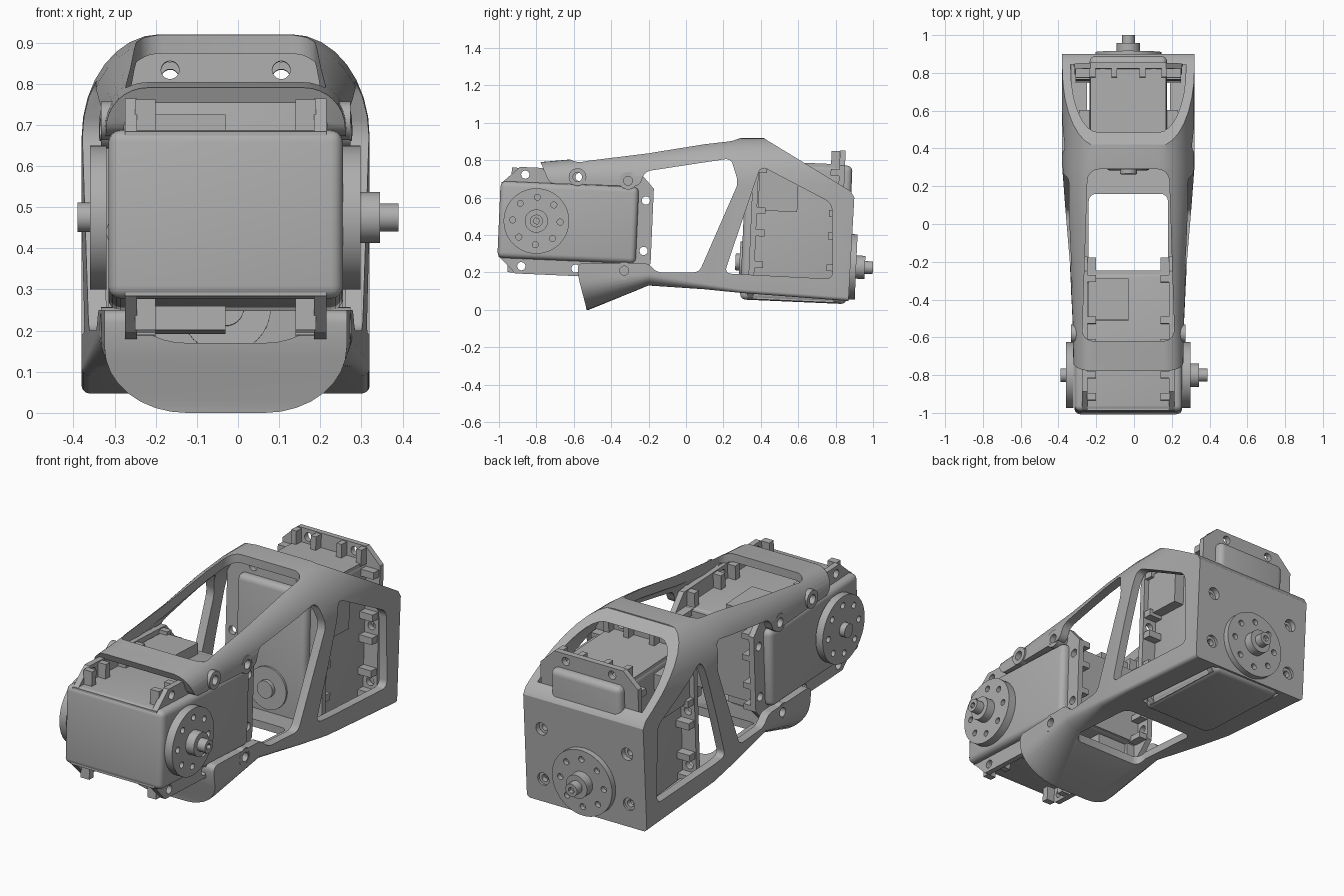
import bpy, bmesh, math
from mathutils import Matrix, Vector

if "Cube" in bpy.data.objects:
    bpy.data.objects.remove(bpy.data.objects["Cube"])

GREY = (0.42, 0.42, 0.42, 1)
grey = bpy.data.materials.new("plain grey")
grey.use_nodes = True
grey.diffuse_color = GREY
grey.node_tree.nodes["Principled BSDF"].inputs["Base Color"].default_value = GREY
CX = -0.03          # centre line of the limb
TILT = Matrix.Rotation(math.radians(-2.5), 4, "X")
parts = []


def finish(name, bm):
    bmesh.ops.recalc_face_normals(bm, faces=bm.faces)
    mesh = bpy.data.meshes.new(name)
    bm.to_mesh(mesh)
    bm.free()
    mesh.materials.append(grey)
    obj = bpy.data.objects.new(name, mesh)
    bpy.context.collection.objects.link(obj)
    parts.append(obj)
    return obj


def add_prism(bm, axis, points, start, end, corner=0, soft=0):
    """Extrude an outline along an axis; corner rounds the outline, soft rounds every edge."""
    def place(t, u, v):
        return {"x": (t, u, v), "y": (u, t, v), "z": (u, v, t)}[axis]
    rings = [[bm.verts.new(place(t, u, v)) for u, v in points] for t in (start, end)]
    n = len(points)
    faces = [bm.faces.new(rings[0]), bm.faces.new(rings[1])]
    for i in range(n):
        j = (i + 1) % n
        faces.append(bm.faces.new((rings[0][i], rings[0][j], rings[1][j], rings[1][i])))
    bmesh.ops.recalc_face_normals(bm, faces=faces)
    edges = [bm.edges.get((rings[0][i], rings[1][i])) for i in range(n)]
    if soft:
        edges = list({e for f in faces for e in f.edges})
    if corner or soft:
        bmesh.ops.bevel(bm, geom=edges, offset=corner or soft, segments=4,
                        profile=0.5, affect="EDGES", clamp_overlap=True)


def prism(name, *args, **options):
    bm = bmesh.new()
    add_prism(bm, *args, **options)
    return finish(name, bm)


def circle(u, v, r, n=32):
    return [(u + r * math.cos(math.tau * i / n), v + r * math.sin(math.tau * i / n)) for i in range(n)]


def rect(u0, u1, v0, v1):
    return [(u0, v0), (u1, v0), (u1, v1), (u0, v1)]


def cut(obj, cutter):
    mod = obj.modifiers.new("cut", "BOOLEAN")
    mod.operation, mod.solver, mod.object = "DIFFERENCE", "EXACT", cutter
    bpy.context.view_layer.update()
    result = bpy.data.meshes.new_from_object(obj.evaluated_get(bpy.context.evaluated_depsgraph_get()))
    obj.modifiers.clear()
    obj.data = result
    parts.remove(cutter)
    bpy.data.objects.remove(cutter)


def bores(axis, centres, r, start, end):
    bm = bmesh.new()
    for u, v in centres:
        add_prism(bm, axis, circle(u, v, r, 20), start, end)
    return finish("bores", bm)


# ---- frame: a lofted tube with rounded top and scooped chin ----
# y, bottom, cavity floor, top, half width, top corner (x, z), bottom corner (x, z)
SECTIONS = [
    (-.78, 0, .17, .79, .29, .1, .1, .2, .16),
    (-.55, 0, .17, .81, .295, .11, .12, .2, .16),
    (-.52, 0, .07, .815, .295, .11, .12, .2, .16),
    (-.2, .13, .17, .85, .31, .13, .16, .1, .06),
    (.1, .11, .15, .895, .335, .16, .2, .03, .03),
    (.3, .09, .13, .92, .35, .19, .25, .02, .02),
    (.9, .045, .08, .92, .35, .19, .25, .02, .02),
]


def loft(name, wall, first, last):
    bm = bmesh.new()
    rings = []
    for k, (y, low, floor, top, half, rx, rz, bx, bz) in enumerate(SECTIONS):
        y = first if k == 0 else last if k == len(SECTIONS) - 1 else y
        low, top, half = (floor if wall else low), top - wall, half - wall
        corners = [(1, 1, rx, rz), (-1, 1, rx, rz), (-1, -1, bx, bz), (1, -1, bx, bz)]
        ring = []
        for q, (sx, sz, a, b) in enumerate(corners):
            a, b = max(a - wall, .01), max(b - wall, .01)
            for s in range(9):
                ang = math.pi / 2 * (q + s / 8)
                x = sx * (half - a) + a * math.cos(ang)
                z = (top - b if sz > 0 else low + b) + b * math.sin(ang)
                ring.append(bm.verts.new((CX + x, y, z)))
        rings.append(ring)
    for a, b in zip(rings, rings[1:]):
        for i in range(len(a)):
            j = (i + 1) % len(a)
            bm.faces.new((a[i], a[j], b[j], b[i]))
    bm.faces.new(rings[0])
    bm.faces.new(rings[-1])
    return finish(name, bm)


frame = loft("frame", 0, -.78, .9)
cut(frame, loft("cavity", .045, -.9, .845))

# sloped back and rear panel face
cut(frame, prism("slope", "x", [(.42, 1.2), (.42, .915), (.88, .635), (.9, .6), (.86, -.1), (1.2, -.1), (1.2, 1.2)], -1, 1))
# open front sides merged with the forward window
cut(frame, prism("front_opening", "x", [
    (-1.1, .9), (-.79, .82), (-.73, .675), (-.25, .66), (-.22, .74), (.24, .81), (.28, .68), (.07, .2),
    (-.16, .2), (-.2, .25), (-.58, .25), (-.575, .17), (-.53, 0), (-.53, -.1), (-1.1, -.1)],
    -1, 1, corner=.03))
# rear side window
cut(frame, prism("rear_window", "x", [(.4, .77), (.78, .57), (.785, .165), (.205, .195)], -1, 1, corner=.035))
# openings in the roof and floor
cut(frame, prism("roof_opening", "z", [(-.275, -.62), (.215, -.62), (.185, .29), (-.245, .29)], .6, 1.2, corner=.06))
cut(frame, prism("floor_opening", "z", rect(-.24, .18, -.25, .16), -.1, .24, corner=.04))
cut(frame, prism("belly_opening", "z", rect(-.25, .19, .29, .84), -.1, .2))
# screw bores through sides and rear panel
SIDE_SCREWS = [(-.31, .69), (-.33, .21), (-.58, .71)]
BACK_SCREWS = [(CX + s * .25, z) for s in (-1, 1) for z in (.17, .44)]
cut(frame, bores("x", SIDE_SCREWS, .032, -1, 1))
cut(frame, bores("y", BACK_SCREWS, .033, .8, 1))

# screw bosses set into the side walls
for side in (-1, 1):
    for y, z in SIDE_SCREWS:
        boss = prism("screw_boss", "x", circle(y, z, .047), CX + side * .235, CX + side * .303)
        cut(boss, bores("x", [(y, z)], .024, -1, 1))
for x, z in BACK_SCREWS:
    seat = prism("screw_seat", "y", circle(x, z, .04), .835, .862)
    cut(seat, bores("y", [(x, z)], .018, .8, 1))


# ---- servo: output shaft along local x, long side along local y ----
def horn(name, inner, outer):
    disc = prism(name, "x", circle(0, 0, .175, 64), inner, outer)
    ring = [(u, v) for u, v in circle(0, 0, .127, 8)]
    tip = outer + math.copysign(.02, outer)
    cut(disc, bores("x", ring, .016, (inner + outer) / 2, tip))
    return disc


def shaft(name, r, start, end):
    return prism(name, "x", circle(0, 0, r), start, end)


def servo(label, matrix, full_idler, tip):
    begin = len(parts)
    prism("body", "x", rect(-.2, .54, -.205, .205), -.285, .285, soft=.03)
    prism("body_middle", "x", rect(-.195, .545, -.2, .2), -.245, .245)
    outline = [(-.19, .2), (-.1, .285), (.54, .285), (.62, .2)]
    outline += [(y, -z) for y, z in reversed(outline)]
    holes = [(y, s * .245) for y in (-.07, .22) for s in (-1, 1)] + [(.58, s * .135) for s in (-1, 1)]
    for side in (-1, 1):
        plate = prism("flange", "x", outline, side * .215, side * .245)
        cut(plate, bores("x", holes, .022, -1, 1))
        # stiffening ribs behind each flange
        bm = bmesh.new()
        for s in (-1, 1):
            for y in (-.125, -.01, .16, .28, .5):
                add_prism(bm, "x", rect(y - .018, y + .018, s * .19, s * .28), side * .17, side * .22)
            for z in (.075, .19):
                add_prism(bm, "x", rect(.53, .615, s * z - .015, s * z + .015), side * .17, side * .22)
        finish("flange_ribs", bm)
        # connector cover
        prism("connector_cover", "x", rect(.28, .5, side * .19, side * .262), -.21, 0)
    horn("output_horn", .28, .328)
    shaft("output_hub", .062, .32, .375)
    bolt = shaft("output_bolt", .034, .37, tip)
    cut(bolt, prism("socket", "x", circle(0, 0, .017, 6), tip - .02, tip + .1))
    if full_idler:
        horn("idler_horn", -.29, -.33)
        shaft("idler_bolt", .036, -.32, -.36)
    else:
        shaft("idler_cap", .11, -.28, -.296)
        shaft("idler_bolt", .045, -.29, -.318)
    for obj in parts[begin:]:
        obj.name = label + "_" + obj.name
        obj.matrix_world = matrix


servo("front_servo", Matrix.Translation((CX, -.8, .475)) @ TILT, True, .42)
# cyclic axis swap turns the rear shaft backwards and stands the case upright
upright = Matrix(((0, 0, 1), (1, 0, 0), (0, 1, 0))).to_4x4()
servo("rear_servo", Matrix.Translation((CX, .582, .243)) @ TILT @ upright, False, .418)

# smooth shading with crisp edges
bpy.ops.object.select_all(action="DESELECT")
for obj in parts:
    obj.select_set(True)
bpy.context.view_layer.objects.active = frame
bpy.ops.object.shade_smooth_by_angle(angle=math.radians(30))
